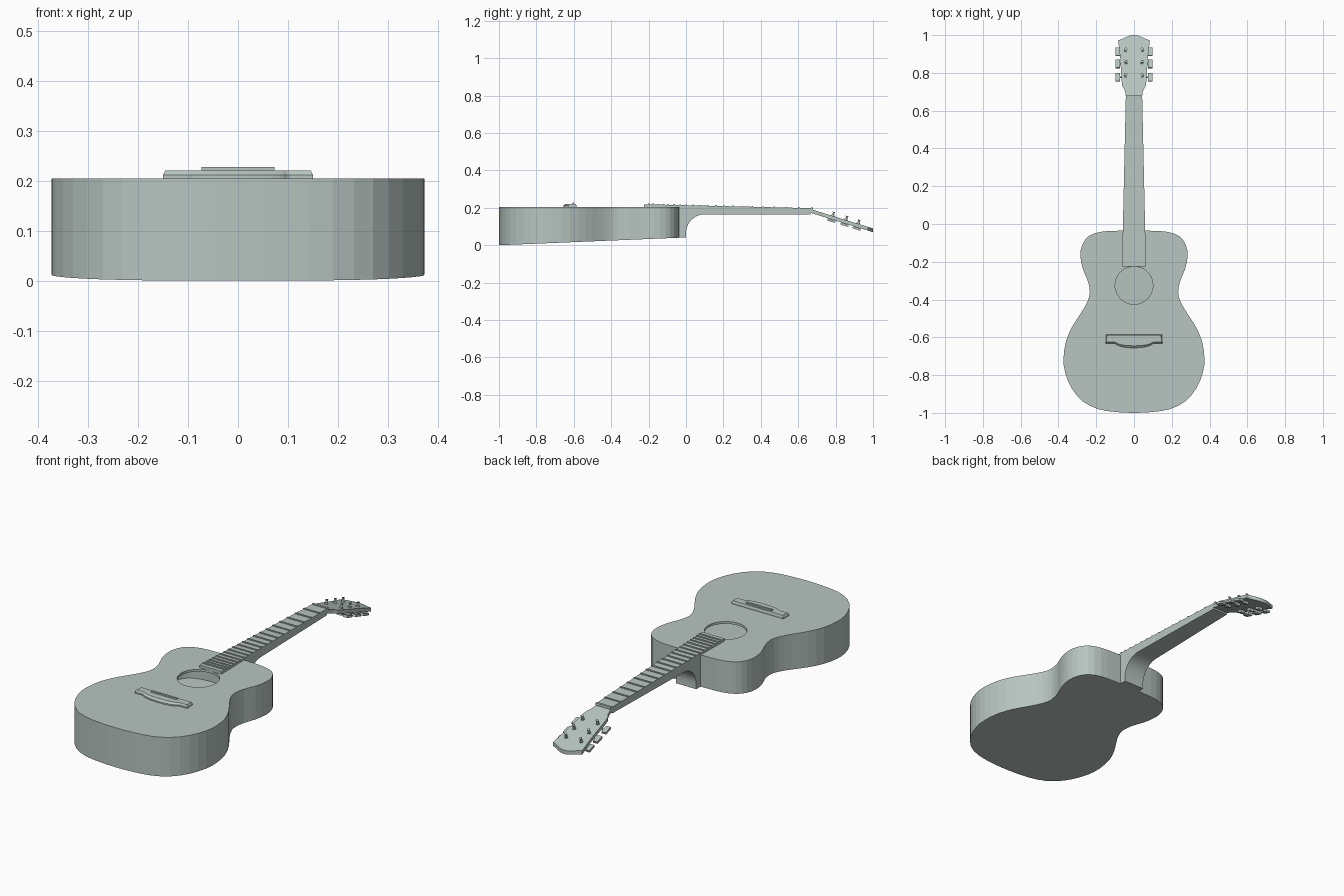
import bpy, bmesh, math
from mathutils import Matrix, Vector

if "Cube" in bpy.data.objects:
    bpy.data.objects.remove(bpy.data.objects["Cube"])

COLOR = (0.48, 0.56, 0.53, 1)
mat = bpy.data.materials.new("pale grey green")
mat.use_nodes = True
mat.diffuse_color = COLOR
mat.node_tree.nodes["Principled BSDF"].inputs["Base Color"].default_value = COLOR


def finish(name, bm):
    bmesh.ops.recalc_face_normals(bm, faces=bm.faces)
    mesh = bpy.data.meshes.new(name)
    bm.to_mesh(mesh)
    bm.free()
    mesh.materials.append(mat)
    obj = bpy.data.objects.new(name, mesh)
    bpy.context.collection.objects.link(obj)
    return obj


def loft(name, ring_a, ring_b):
    """Solid between two matching rings of points."""
    bm = bmesh.new()
    a = [bm.verts.new(p) for p in ring_a]
    b = [bm.verts.new(p) for p in ring_b]
    bm.faces.new(a)
    bm.faces.new(b)
    for i in range(len(a)):
        j = (i + 1) % len(a)
        bm.faces.new((a[i], a[j], b[j], b[i]))
    return finish(name, bm)


def slab(name, outline, low, high):
    """Plan outline between two heights, each a function of y."""
    return loft(name, [(x, y, low(y)) for x, y in outline],
                [(x, y, high(y)) for x, y in outline])


def mirrored(half):
    return half + [(-x, y) for x, y in reversed(half) if x > 0]


def smooth_loop(points, steps):
    """Closed Catmull-Rom curve through the points."""
    pts, n, out = [Vector(p) for p in points], len(points), []
    for i in range(n):
        a, b, c, d = (pts[(i + k) % n] for k in (-1, 0, 1, 2))
        for s in range(steps):
            t = s / steps
            p = b + (c - a) * t / 2 + (a - b * 2.5 + c * 2 - d / 2) * t * t \
                + (b * 1.5 - a / 2 - c * 1.5 + d / 2) * t ** 3
            out.append((p.x, p.y))
    return out


def add_box(bm, matrix, center, size):
    m = matrix @ Matrix.Translation(center) @ Matrix.Diagonal((*size, 1))
    bmesh.ops.create_cube(bm, size=1, matrix=m)


def add_rod(bm, matrix, center, r1, r2, depth, axis="Z"):
    turn = Matrix.Rotation(math.pi / 2, 4, "Y") if axis == "X" else Matrix()
    bmesh.ops.create_cone(bm, cap_ends=True, segments=12, radius1=r1, radius2=r2,
                          depth=depth, matrix=matrix @ Matrix.Translation(center) @ turn)


def carve(obj, cutter):
    mod = obj.modifiers.new("cut", "BOOLEAN")
    mod.operation, mod.solver, mod.object = "DIFFERENCE", "EXACT", cutter
    bpy.context.view_layer.objects.active = obj
    bpy.ops.object.modifier_apply(modifier=mod.name)
    bpy.data.objects.remove(cutter)


# Slopes shared by several parts
def body_back(y): return 0.04 * (y + 1) / 0.96
def board_top(y): return 0.219 - 0.0236 * (y + 0.22)
def board_low(y): return board_top(y) - 0.015
def head_top(y): return 0.192 - 0.31 * (y - 0.67)
def head_low(y): return head_top(y) - 0.02
def neck_half(y): return 0.0585 - 0.0225 * y


# Hollow body with a round sound hole
half = [(0, -1), (0.1, -0.995), (0.19, -0.98), (0.27, -0.94), (0.33, -0.87),
        (0.365, -0.785), (0.373, -0.71), (0.36, -0.62), (0.325, -0.54),
        (0.28, -0.47), (0.246, -0.41), (0.234, -0.36), (0.245, -0.3),
        (0.27, -0.24), (0.284, -0.17), (0.274, -0.11), (0.24, -0.065),
        (0.18, -0.042), (0.1, -0.036), (0, -0.035)]
outline = smooth_loop(mirrored(half), 2)
body = slab("body", outline, body_back, lambda y: 0.205)
inner = [(x * 0.96, (y + 0.52) * 0.97 - 0.52) for x, y in outline]
carve(body, slab("cavity_cutter", inner, lambda y: body_back(y) + 0.012, lambda y: 0.193))
bm = bmesh.new()
bmesh.ops.create_cone(bm, cap_ends=True, segments=48, radius1=0.1, radius2=0.1,
                      depth=0.1, matrix=Matrix.Translation((0, -0.325, 0.2)))
carve(body, finish("hole_cutter", bm))

# Neck with a curved heel, tapering along its length
profile = [(-0.045, 0.04), (0, 0.04)]
for i in range(11):
    a = math.pi / 2 * i / 10
    profile.append((0.1 - 0.1 * math.cos(a), 0.065 + 0.1 * math.sin(a)))
profile += [(0.665, 0.165), (0.675, 0.19), (0.675, board_low(0.675) + 0.005),
            (-0.045, board_low(-0.045) + 0.005)]
loft("neck", [(-neck_half(y), y, z) for y, z in profile],
     [(neck_half(y), y, z) for y, z in profile])

# Fretboard, frets and nut
ends = [(s * neck_half(y), y) for s, y in ((-1, -0.225), (1, -0.225), (1, 0.675), (-1, 0.675))]
slab("fretboard", ends, board_low, board_top)
bm = bmesh.new()
for n in range(1, 21):
    y = 0.675 - 1.275 * (1 - 2 ** (-n / 12))
    add_box(bm, Matrix(), (0, y, board_top(y) + 0.001), (2 * neck_half(y), 0.008, 0.006))
finish("frets", bm)
bm = bmesh.new()
add_box(bm, Matrix(), (0, 0.674, 0.194), (0.087, 0.012, 0.016))
finish("nut", bm)

# Tilted headstock
head = [(0.043, 0.66), (0.044, 0.69), (0.05, 0.71), (0.062, 0.73), (0.066, 0.76),
        (0.073, 0.88), (0.084, 0.972), (0.066, 0.978), (0.045, 0.988), (0.02, 0.998), (0, 1)]
slab("headstock", mirrored(head), head_low, head_top)

# Tuners: post above, gear housing below, shaft and button at the side
tilt = Matrix.Rotation(-math.atan(0.31), 4, "X")
for side, label in ((1, "left"), (-1, "right")):
    for i, y in enumerate((0.785, 0.855, 0.92)):
        frame = Matrix.Translation((0, y, head_top(y))) @ tilt
        bm = bmesh.new()
        add_rod(bm, frame, (side * 0.043, 0, 0.002), 0.009, 0.009, 0.008)
        add_rod(bm, frame, (side * 0.043, 0, 0.011), 0.005, 0.005, 0.02)
        add_rod(bm, frame, (side * 0.043, 0, 0.02), 0.005, 0.008, 0.004)
        add_box(bm, frame, (side * 0.045, 0, -0.025), (0.026, 0.026, 0.014))
        add_rod(bm, frame, (side * 0.066, 0, -0.026), 0.004, 0.004, 0.036, "X")
        add_box(bm, frame, (side * 0.086, 0, -0.026), (0.025, 0.044, 0.012))
        finish(f"{label}_tuner_{i + 1}", bm)

# Bridge with a curved belly, and its saddle
belly = [(0, -0.586), (0.148, -0.586), (0.15, -0.632), (0.105, -0.632)]
belly += [(0.1 * math.cos(a), -0.63 - 0.026 * math.sin(a))
          for a in (math.pi * k / 16 for k in range(1, 9))]
belly[-1] = (0, belly[-1][1])
plan = mirrored(belly)
slab("bridge_base", plan, lambda y: 0.203, lambda y: 0.212)
loft("bridge_top", [(x, y, 0.212) for x, y in plan],
     [(x * 0.97, -0.6 + (y + 0.6) * 0.8, 0.221) for x, y in plan])
bm = bmesh.new()
add_box(bm, Matrix(), (0, -0.603, 0.222), (0.146, 0.01, 0.012))
finish("saddle", bm)
